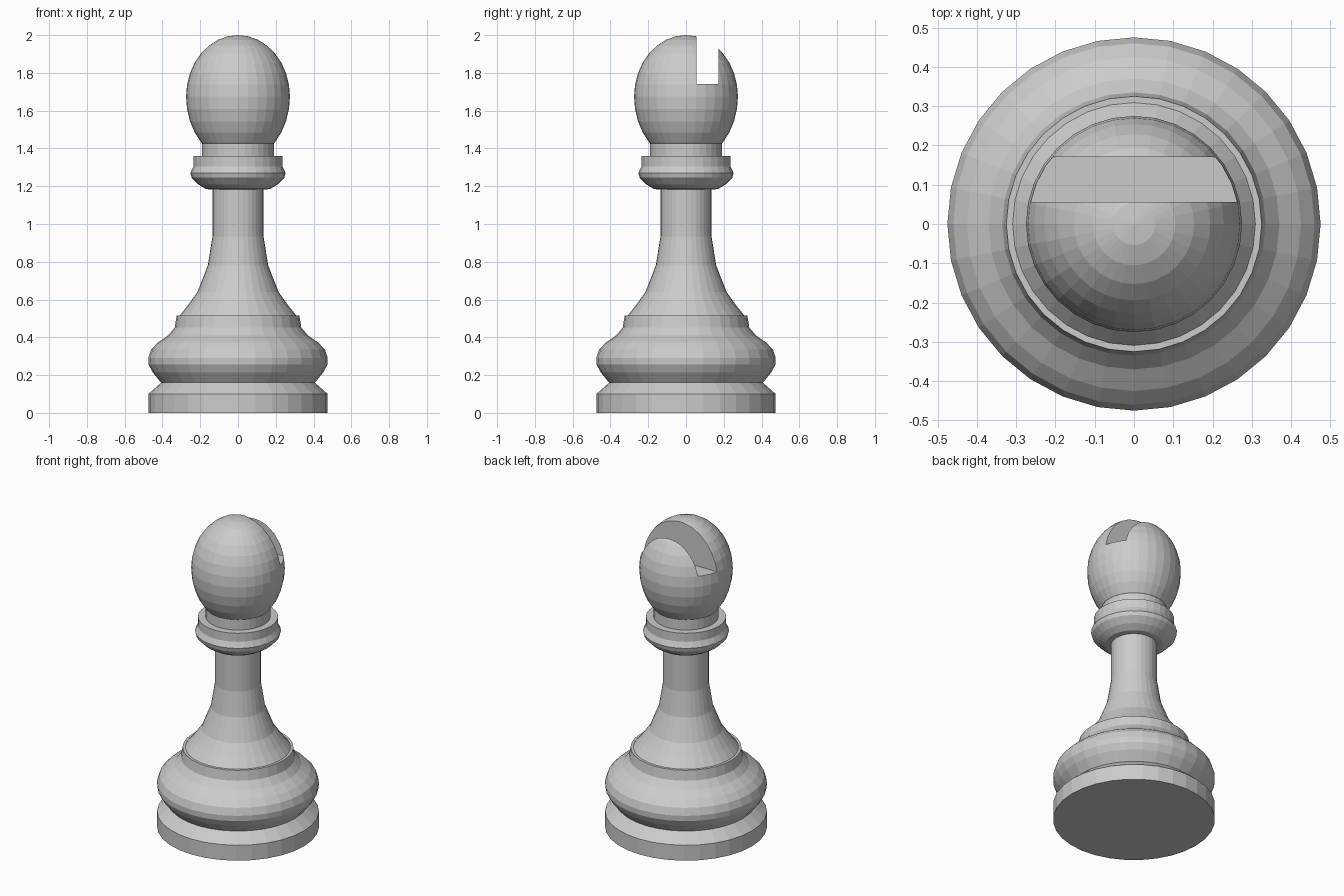
import bpy, bmesh, math

if "Cube" in bpy.data.objects:
    bpy.data.objects.remove(bpy.data.objects["Cube"])

SEG = 32


def lathe(name, profile):
    """Revolve (radius, z) points about the z axis; closed with caps."""
    bm = bmesh.new()
    rings = []
    for r, z in profile:
        if r == 0:
            rings.append([bm.verts.new((0, 0, z))] * SEG)
        else:
            rings.append([bm.verts.new((r * math.cos(2 * math.pi * i / SEG),
                                        r * math.sin(2 * math.pi * i / SEG), z))
                          for i in range(SEG)])
    for a, b in zip(rings, rings[1:]):
        for i in range(SEG):
            j = (i + 1) % SEG
            bm.faces.new(list(dict.fromkeys((a[i], a[j], b[j], b[i]))))
    if profile[0][0]:
        bm.faces.new(rings[0][::-1])
    if profile[-1][0]:
        bm.faces.new(rings[-1])
    bmesh.ops.recalc_face_normals(bm, faces=bm.faces)
    mesh = bpy.data.meshes.new(name)
    bm.to_mesh(mesh)
    bm.free()
    ob = bpy.data.objects.new(name, mesh)
    bpy.context.collection.objects.link(ob)
    return ob


# Turned body: foot, bulge, stem, collar and neck
lathe("body", [
    (0.475, 0), (0.475, 0.10), (0.407, 0.16), (0.452, 0.215), (0.473, 0.255),
    (0.475, 0.29), (0.46, 0.335), (0.425, 0.372), (0.37, 0.41), (0.335, 0.452),
    (0.325, 0.515), (0.309, 0.515), (0.265, 0.57), (0.215, 0.64), (0.16, 0.78),
    (0.135, 0.935), (0.135, 1.182), (0.17, 1.185), (0.21, 1.21), (0.245, 1.245),
    (0.252, 1.27), (0.235, 1.305), (0.235, 1.36), (0.19, 1.36), (0.19, 1.45)])

# Egg-shaped head
head_profile = []
for i in range(17):
    t = math.pi * i / 16
    r = 0.275 * math.sin(t) if 0 < i < 16 else 0
    c = -math.cos(t)
    head_profile.append((r, 1.675 + c * (0.325 if c > 0 else 0.345)))
head = lathe("head", head_profile)

# Slot cut across the head
bpy.ops.mesh.primitive_cube_add(size=1, location=(0, 0.1135, 1.99))
cutter = bpy.context.object
cutter.name = "slot_cutter"
cutter.scale = (1, 0.115, 0.5)
cutter.hide_render = True
cutter.hide_set(True)
mod = head.modifiers.new("slot", 'BOOLEAN')
mod.operation = 'DIFFERENCE'
mod.solver = 'EXACT'
mod.object = cutter
